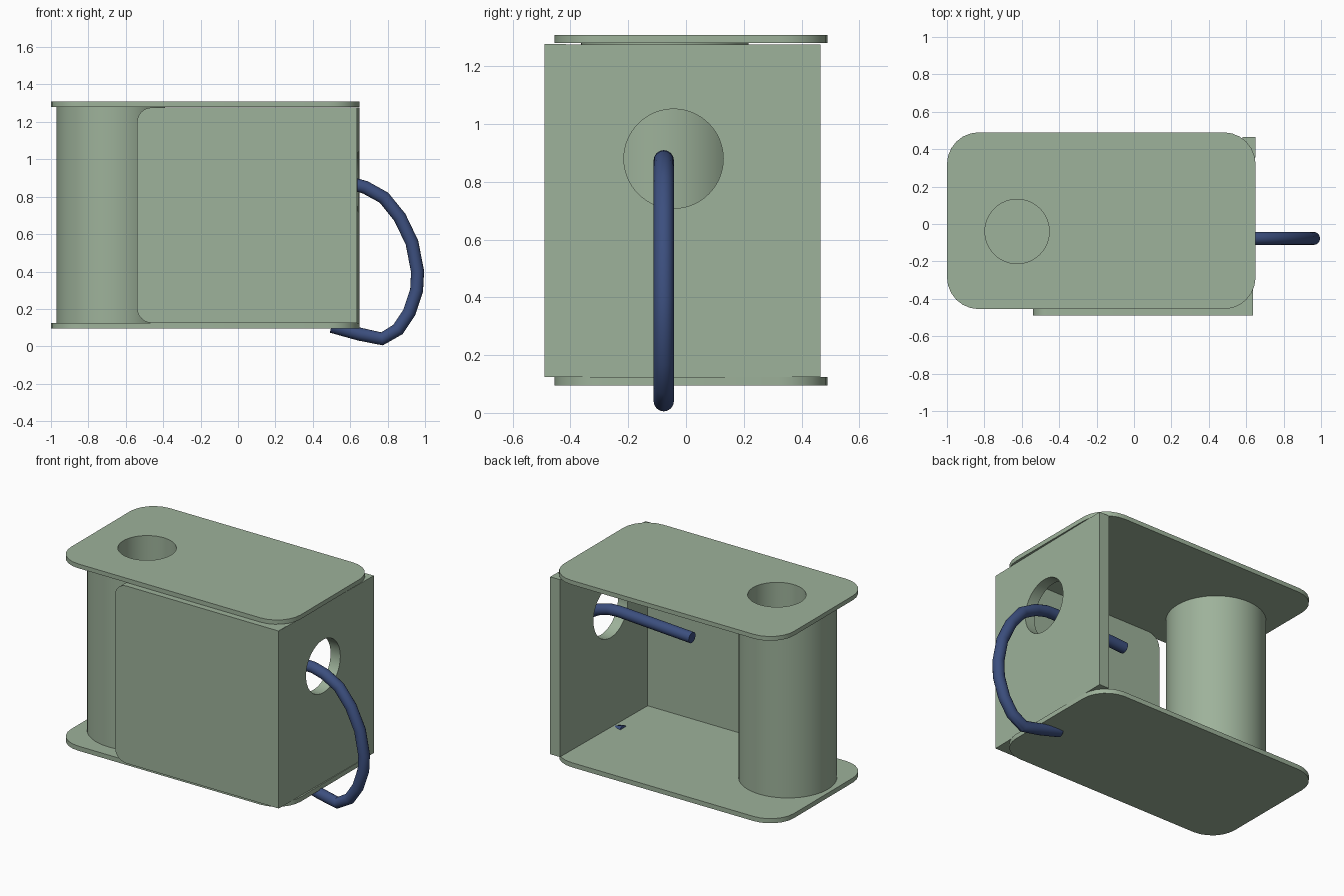
import bpy, bmesh, math
from mathutils import Vector

if "Cube" in bpy.data.objects:
    bpy.data.objects.remove(bpy.data.objects["Cube"])


def material(name, rgb):
    m = bpy.data.materials.new(name)
    m.diffuse_color = (*rgb, 1)
    m.use_nodes = True
    m.node_tree.nodes["Principled BSDF"].inputs["Base Color"].default_value = m.diffuse_color
    return m


GREEN = material("sage green", (0.34, 0.445, 0.325))
BLUE = material("navy blue", (0.045, 0.078, 0.21))


def make(name, bm, mat, smooth=True):
    bmesh.ops.recalc_face_normals(bm, faces=bm.faces[:])
    me = bpy.data.meshes.new(name)
    bm.to_mesh(me)
    bm.free()
    ob = bpy.data.objects.new(name, me)
    bpy.context.collection.objects.link(ob)
    me.materials.append(mat)
    bpy.ops.object.select_all(action='DESELECT')
    ob.select_set(True)
    bpy.context.view_layer.objects.active = ob
    if smooth:
        bpy.ops.object.shade_smooth_by_angle(angle=math.radians(35))
    return ob


def prism(name, base, offset, mat=GREEN):
    """Extrude a closed loop of 3D points along an offset."""
    bm = bmesh.new()
    f = bm.faces.new([bm.verts.new(p) for p in base])
    new = bmesh.ops.extrude_face_region(bm, geom=[f])["geom"]
    bmesh.ops.translate(bm, vec=offset,
                        verts=[v for v in new if isinstance(v, bmesh.types.BMVert)])
    return make(name, bm, mat)


def rounded(x0, x1, y0, y1, radii, n=6):
    """Rectangle outline; radii run from the upper right, anticlockwise."""
    pts = []
    corners = [(x1, y1, -1, -1), (x0, y1, 1, -1), (x0, y0, 1, 1), (x1, y0, -1, 1)]
    for k, ((x, y, sx, sy), r) in enumerate(zip(corners, radii)):
        if r == 0:
            pts.append((x, y))
            continue
        for i in range(n + 1):
            a = math.pi / 2 * (k + i / n)
            pts.append((x + sx * r + r * math.cos(a), y + sy * r + r * math.sin(a)))
    return pts


def circle(cx, cy, r, n=64):
    return [(cx + r * math.cos(2 * math.pi * i / n),
             cy + r * math.sin(2 * math.pi * i / n)) for i in range(n)]


def cut(ob, cutter):
    mod = ob.modifiers.new("hole", 'BOOLEAN')
    mod.operation = 'DIFFERENCE'
    mod.solver = 'EXACT'
    mod.object = cutter
    bpy.ops.object.select_all(action='DESELECT')
    ob.select_set(True)
    bpy.context.view_layer.objects.active = ob
    bpy.ops.object.modifier_apply(modifier=mod.name)
    bpy.data.objects.remove(cutter)
    bpy.ops.object.shade_smooth_by_angle(angle=math.radians(35))


HOLE = (-0.625, -0.04, 0.172)

# top and bottom plates
outline = rounded(-1, 0.65, -0.455, 0.49, [0.17] * 4)
prism("bottom_plate", [(x, y, 0.095) for x, y in outline], (0, 0, 0.03))
top = prism("top_plate", [(x, y, 1.28) for x, y in outline], (0, 0, 0.028))
cut(top, prism("cutter", [(x, y, 1.2) for x, y in circle(*HOLE)], (0, 0, 0.2)))

# thick column with an off-centre bore
bm = bmesh.new()
loops = [[bm.verts.new((x, y, z)) for x, y in c]
         for c, z in ((circle(-0.68, -0.073, 0.29), 0.122), (circle(-0.68, -0.073, 0.29), 1.282),
                      (circle(*HOLE), 1.282), (circle(*HOLE), 0.122))]
for k in range(4):
    a, b = loops[k], loops[(k + 1) % 4]
    for i in range(64):
        j = (i + 1) % 64
        bm.faces.new((a[i], a[j], b[j], b[i]))
make("column", bm, GREEN)

# front panel, rounded at its free edge
prism("front_panel", [(x, -0.49, z) for x, z in
                      rounded(-0.54, 0.634, 0.125, 1.277, [0, 0.08, 0.08, 0])], (0, 0.075, 0))

# side panel, slightly skewed, with a round opening
side = prism("side_panel", [(0.565, -0.489, 0.124), (0.635, -0.489, 0.124),
                            (0.65, 0.465, 0.124), (0.58, 0.465, 0.124)], (0, 0, 1.152))
cut(side, prism("cutter", [(0.4, y, z) for y, z in circle(-0.043, 0.88, 0.172)], (0.4, 0, 0)))

# cable hanging out of the opening and hooking under the bottom plate
path = [(0.01, 0.845), (0.53, 0.875), (0.6, 0.872), (0.68, 0.85), (0.78, 0.795), (0.865, 0.69),
        (0.93, 0.555), (0.96, 0.4), (0.955, 0.3), (0.915, 0.18), (0.855, 0.09),
        (0.77, 0.04), (0.65, 0.065), (0.5, 0.107)]
R, N = 0.035, 16
pts = [Vector((x, -0.077, z)) for x, z in path]
bm = bmesh.new()
rings = []
for i, p in enumerate(pts):
    t = (pts[min(i + 1, len(pts) - 1)] - pts[max(i - 1, 0)]).normalized()
    u, v = Vector((0, 1, 0)), t.cross(Vector((0, 1, 0)))
    rings.append([bm.verts.new(p + R * (math.cos(2 * math.pi * k / N) * u +
                                        math.sin(2 * math.pi * k / N) * v)) for k in range(N)])
for a, b in zip(rings, rings[1:]):
    for k in range(N):
        j = (k + 1) % N
        bm.faces.new((a[k], a[j], b[j], b[k]))
bm.faces.new(rings[0])
bm.faces.new(rings[-1])
make("cable", bm, BLUE)
